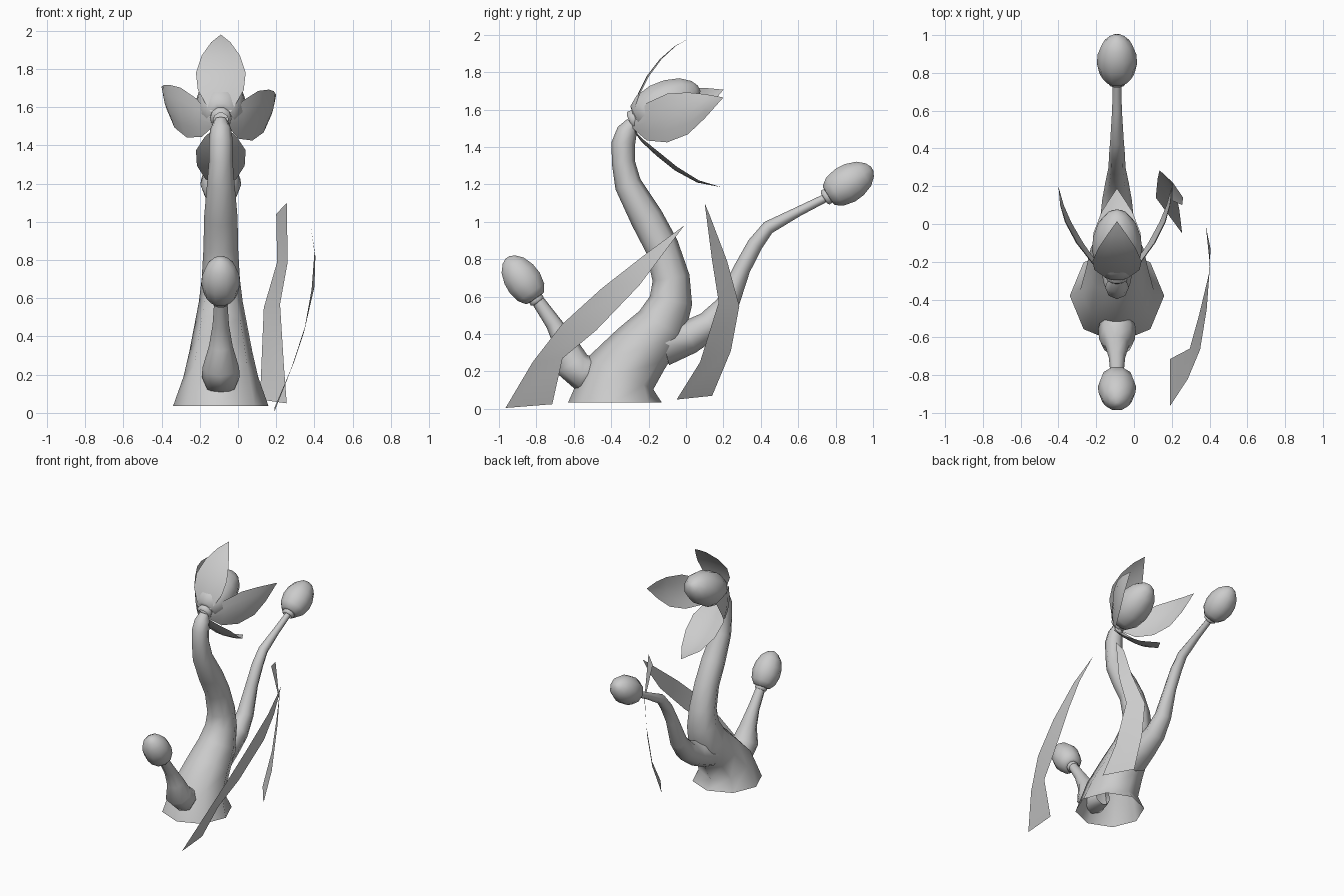
import bpy, bmesh, math
from mathutils import Vector

cube = bpy.data.objects.get("Cube")
if cube:
    bpy.data.objects.remove(cube)

CX = -0.09  # x of the plant's own middle plane

grey = bpy.data.materials.new("plain_grey")
grey.use_nodes = True
grey.diffuse_color = (0.6, 0.6, 0.6, 1)
grey.node_tree.nodes["Principled BSDF"].inputs["Base Color"].default_value = (0.6, 0.6, 0.6, 1)


def finish(name, bm):
    mesh = bpy.data.meshes.new(name)
    bmesh.ops.recalc_face_normals(bm, faces=bm.faces)
    bm.to_mesh(mesh)
    bm.free()
    mesh.materials.append(grey)
    obj = bpy.data.objects.new(name, mesh)
    bpy.context.collection.objects.link(obj)
    bpy.ops.object.select_all(action='DESELECT')
    obj.select_set(True)
    bpy.context.view_layer.objects.active = obj
    bpy.ops.object.shade_smooth_by_angle(angle=math.radians(65))
    return obj


def tube(name, path, sides=8, flat_start=False):
    """Sweep a ring along (y, z, radius) points in the middle plane."""
    bm = bmesh.new()
    pts = [Vector((CX, y, z)) for y, z, r in path]
    side = Vector((1, 0, 0))
    rings = []
    for i, p in enumerate(pts):
        t = (pts[min(i + 1, len(pts) - 1)] - pts[max(i - 1, 0)]).normalized()
        if flat_start and i == 0:
            t = Vector((0, 0, 1))
        up = t.cross(side)
        ring = []
        for k in range(sides):
            a = math.tau * k / sides
            ring.append(bm.verts.new(p + path[i][2] * (side * math.cos(a) + up * math.sin(a))))
        rings.append(ring)
    for a, b in zip(rings, rings[1:]):
        for k in range(sides):
            n = (k + 1) % sides
            bm.faces.new((a[k], a[n], b[n], b[k]))
    bm.faces.new(rings[-1])
    return finish(name, bm)


def bud(name, base, tip, radius):
    """Egg-shaped bud with a small collar at its foot."""
    profile = [(-0.03, 0.3), (0, 0.44), (0.06, 0.42), (0.07, 0.6), (0.2, 0.88), (0.42, 1.02),
               (0.62, 0.97), (0.82, 0.76), (0.95, 0.42), (1, 0.12)]
    b, t = Vector(base), Vector(tip)
    path = [(*b.lerp(t, f), r * radius) for f, r in profile]
    return tube(name, path, sides=10)


def sheet(name, rows):
    """Thin surface through rows of points."""
    bm = bmesh.new()
    grid = [[bm.verts.new(p) for p in row] for row in rows]
    for a, b in zip(grid, grid[1:]):
        for k in range(len(a) - 1):
            bm.faces.new((a[k], a[k + 1], b[k + 1], b[k]))
    bmesh.ops.remove_doubles(bm, verts=bm.verts, dist=0.0005)
    return finish(name, bm)


def petal(name, spine, widths, across, cup):
    """Pointed petal: half widths along a spine, edges pushed by cup."""
    across, cup = Vector(across), Vector(cup)
    rows = []
    for p, w in zip(spine, widths):
        rows.append([Vector(p) + across * w * s + cup * (w * s * s) for s in (-1, -0.5, 0, 0.5, 1)])
    return sheet(name, rows)


# Main stem, open at the foot
tube("main_stem", [(-.38, .035, .25), (-.35, .19, .195), (-.24, .32, .165), (-.13, .45, .14),
                   (-.08, .58, .115), (-.08, .7, .1), (-.13, .87, .09), (-.21, 1.02, .088),
                   (-.31, 1.2, .072), (-.335, 1.32, .062), (-.335, 1.42, .063),
                   (-.315, 1.485, .055), (-.285, 1.53, .035)], flat_start=True)

# Side branches
tube("front_branch", [(-.46, .19, .07), (-.55, .19, .1), (-.61, .24, .095), (-.645, .35, .062),
                      (-.71, .46, .043), (-.79, .575, .035)])
tube("back_branch", [(-.12, .35, .12), (.02, .385, .09), (.13, .45, .078), (.22, .555, .062),
                     (.3, .75, .045), (.37, .88, .042), (.44, .97, .036), (.6, 1.055, .026),
                     (.75, 1.13, .022)])

# Buds
bud("front_bud", (-.795, .575), (-.955, .81), .1)
bud("back_bud", (.745, 1.13), (.995, 1.285), .105)
bud("flower_bud", (-.29, 1.54), (.07, 1.715), .13)

# Upper and lower petals
petal("upper_petal",
      [(CX, -.3, 1.53), (CX, -.285, 1.6), (CX, -.255, 1.69), (CX, -.21, 1.78),
       (CX, -.14, 1.87), (CX, -.06, 1.94), (CX, .015, 1.98)],
      [.02, .07, .12, .13, .1, .05, 0], (1, 0, 0), (0, .1, 0))
petal("lower_petal",
      [(CX, -.29, 1.5), (CX, -.24, 1.43), (CX, -.16, 1.355), (CX, -.06, 1.275),
       (CX, .06, 1.21), (CX, .19, 1.185)],
      [.02, .085, .13, .125, .08, 0], (1, 0, 0), (0, .1, .15))

# Paired side petals
for name, sign, lift, spread in (("left_petal", 1, 0, 1), ("right_petal", -1, .025, 1.07)):
    spine = [(.04, -.285, 1.52), (.12, -.21, 1.535), (.2, -.1, 1.555), (.255, .01, 1.58),
             (.28, .1, 1.618), (.29, .2, 1.665)]
    spine = [(CX + sign * x * spread, y, z + lift * i / 3) for i, (x, y, z) in enumerate(spine)]
    petal(name, spine, [.02, .1, .13, .112, .065, 0], (sign * .12, 0, 1), (-sign * .15, 0, 0))

# Loose blade leaves standing beside the stem
sheet("front_leaf", [[(.19, -.965, .005), (.19, -.715, .025)],
                     [(.285, -.82, .25), (.295, -.66, .27)],
                     [(.35, -.665, .45), (.345, -.48, .42)],
                     [(.385, -.45, .645), (.4, -.25, .66)],
                     [(.4, -.2, .84), (.405, -.13, .82)],
                     [(.38, -.01, .98), (.38, -.01, .98)]])
sheet("back_leaf", [[(.255, -.05, .05), (.115, .14, .07)],
                    [(.24, .075, .25), (.125, .24, .31)],
                    [(.22, .175, .57), (.135, .285, .55)],
                    [(.26, .14, .79), (.205, .22, .79)],
                    [(.255, .1, 1.1), (.2, .125, 1.04)]])
